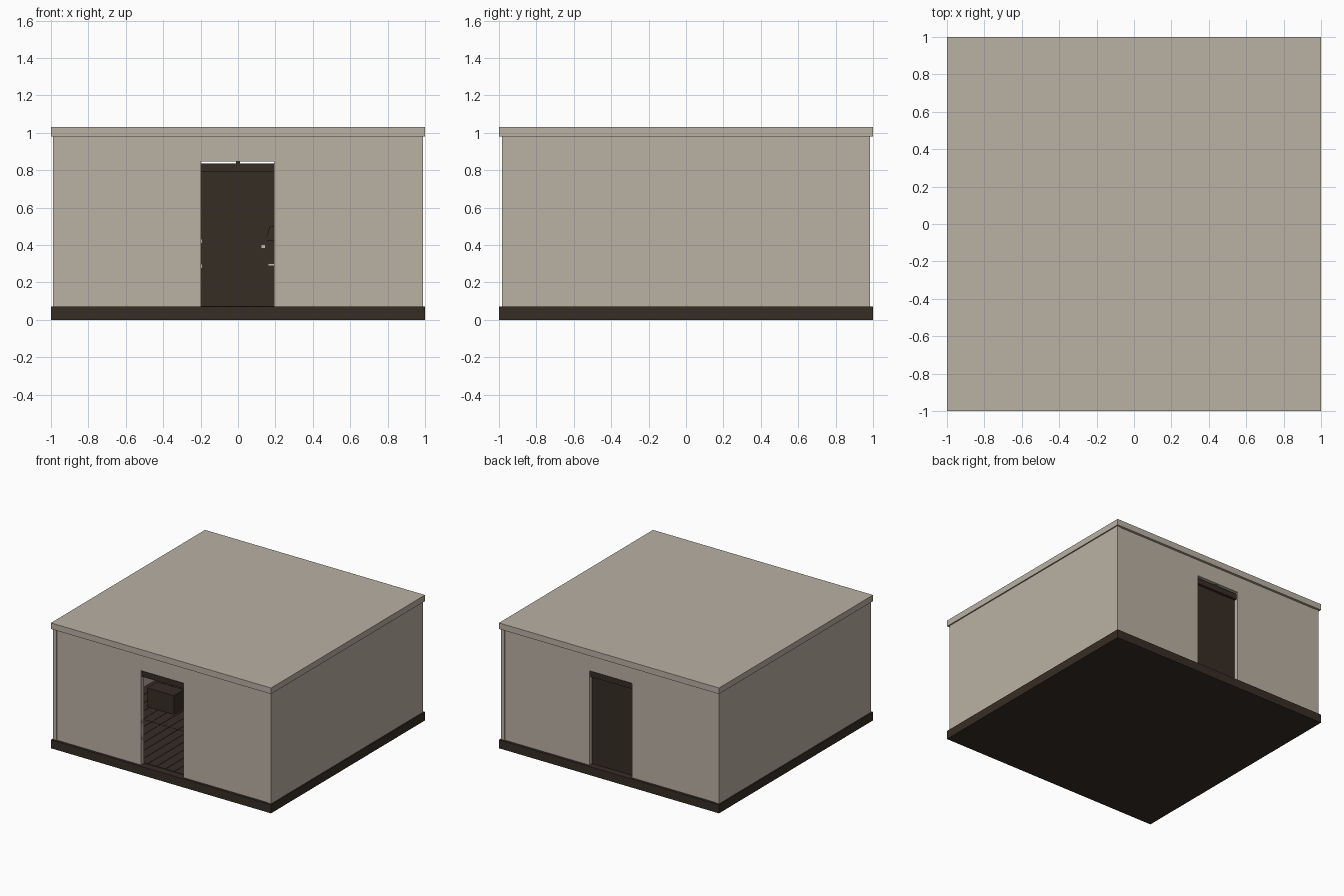
import bpy, bmesh

if "Cube" in bpy.data.objects:
    bpy.data.objects.remove(bpy.data.objects["Cube"])

def material(name, rgb):
    m = bpy.data.materials.new(name)
    m.diffuse_color = (*rgb, 1)
    m.use_nodes = True
    m.node_tree.nodes["Principled BSDF"].inputs["Base Color"].default_value = m.diffuse_color
    return m

PLASTER = material("warm_plaster", (0.49, 0.44, 0.37))
WOOD = material("dark_wood", (0.037, 0.026, 0.018))
METAL = material("pale_metal", (0.55, 0.52, 0.46))

def finish(name, bm, mat):
    bmesh.ops.recalc_face_normals(bm, faces=bm.faces)
    me = bpy.data.meshes.new(name)
    bm.to_mesh(me)
    bm.free()
    me.materials.append(mat)
    ob = bpy.data.objects.new(name, me)
    bpy.context.collection.objects.link(ob)
    return ob

def box(name, x, y, z, mat):
    """Box from (low, high) pairs on each axis."""
    bm = bmesh.new()
    bmesh.ops.create_cube(bm, size=1)
    for v in bm.verts:
        v.co = [a[0] + (c + 0.5) * (a[1] - a[0]) for a, c in zip((x, y, z), v.co)]
    return finish(name, bm, mat)

def prism(name, pts, y0, y1, mat):
    """Outline in x and z, extruded along y."""
    bm = bmesh.new()
    face = bm.faces.new([bm.verts.new((x, y0, z)) for x, z in pts])
    ext = bmesh.ops.extrude_face_region(bm, geom=[face])
    for v in ext["geom"]:
        if isinstance(v, bmesh.types.BMVert):
            v.co.y = y1
    return finish(name, bm, mat)

# base and roof slabs
box("base", (-1, 1), (-1, 1), (0, 0.07), WOOD)
box("ceiling", (-1, 1), (-1, 1), (0.98, 1.0), PLASTER)
box("roof", (-1, 1), (-1, 1), (1.0, 1.03), PLASTER)

# side walls
for side, s in (("left", -1), ("right", 1)):
    box(side + "_wall", sorted((s * 0.96, s * 0.99)), (-0.985, 0.985), (0.07, 0.98), PLASTER)

# front and back walls with door openings, and a header bar in each
L, R, TOP = -0.197, 0.193, 0.845
outline = [(-0.96, 0.07), (L, 0.07), (L, TOP), (R, TOP), (R, 0.07),
           (0.96, 0.07), (0.96, 0.98), (-0.96, 0.98)]
for end, s in (("front", -1), ("back", 1)):
    prism(end + "_wall", outline, s * 0.98, s * 0.94, PLASTER)
    box(end + "_header", (L, R), sorted((s * 0.94, s * 0.965)), (0.79, 0.835), WOOD)
    box(end + "_bracket", (-0.01, 0.01), sorted((s * 0.94, s * 0.965)), (0.835, TOP), WOOD)

# back door with raised inner panel, knob and lock
box("back_door", (L, R), (0.925, 0.945), (0.07, 0.835), WOOD)
box("door_panel", (-0.155, 0.152), (0.92, 0.925), (0.175, 0.74), WOOD)
prism("door_corner_plate", [(0.145, 0.42), (0.17, 0.5), (R, 0.5), (R, 0.42)], 0.914, 0.92, WOOD)
box("door_knob", (0.123, 0.147), (0.895, 0.92), (0.38, 0.402), METAL)
box("door_lock", (0.16, R), (0.915, 0.925), (0.287, 0.3), METAL)

# strike plates on the front door jamb
for i, z in enumerate((0.285, 0.42)):
    box(f"strike_plate_{i}", (L, L + 0.006), (-0.965, -0.95), (z - 0.012, z + 0.012), METAL)

# floor planks in two runs
n = 24
w = 1.92 / n
for i in range(n):
    x = -0.96 + i * w
    for j, ys in enumerate(((-0.94, -0.32), (-0.317, 0.92))):
        box(f"floor_plank_{i}_{j}", (x, x + w - 0.003), ys, (0.07, 0.074), WOOD)

# low chest inside
box("chest", (-0.74, -0.5), (-0.12, 0.01), (0.074, 0.23), WOOD)
